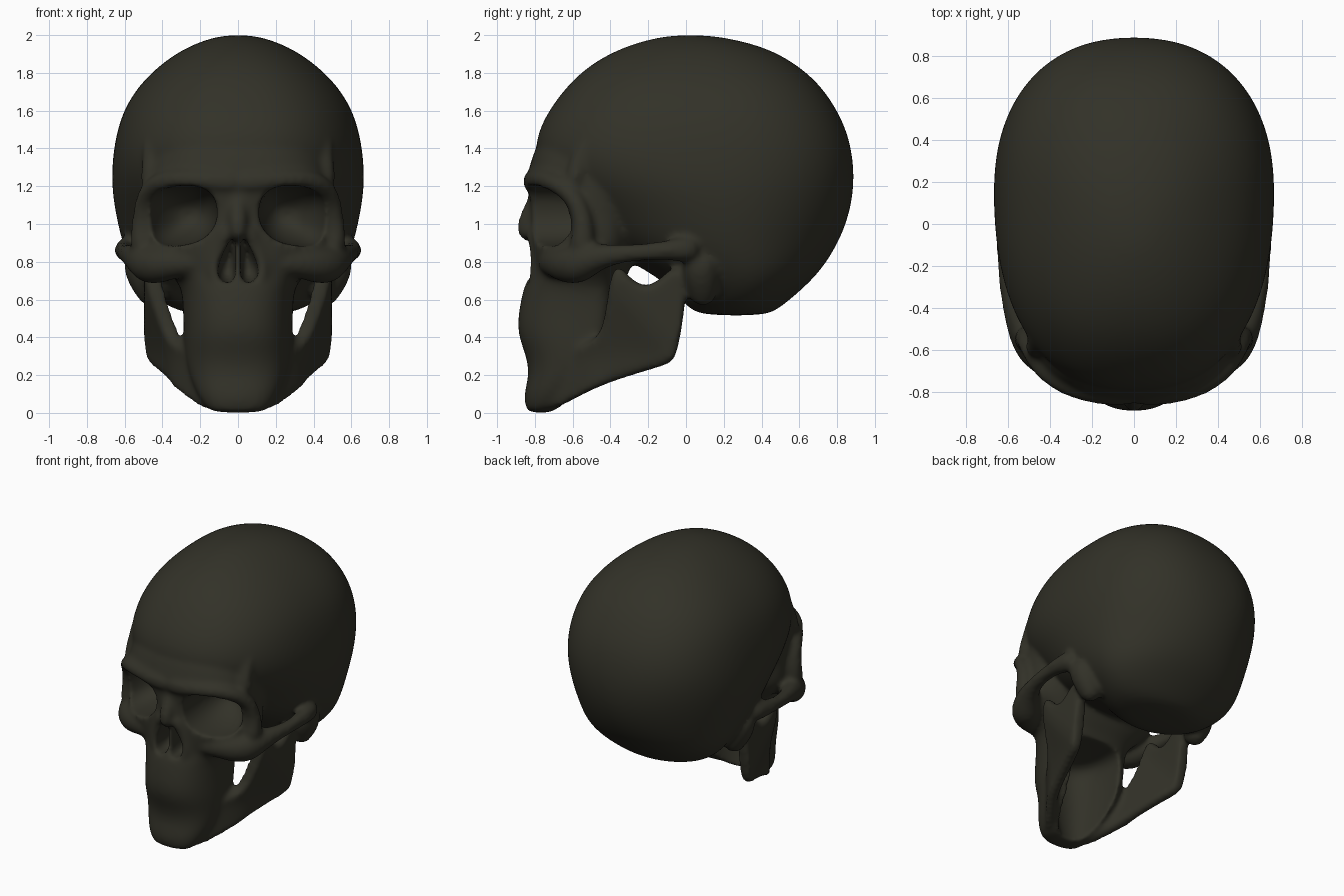
import bpy, bmesh, math
from mathutils import Vector

SEG = 36


def spow(v, p):
    return math.copysign(abs(v) ** p, v)


def loft(bm, rings):
    """Skin a list of equal-length point rings and cap both ends."""
    vs = [[bm.verts.new(p) for p in r] for r in rings]
    n = len(vs[0])
    for a, b in zip(vs, vs[1:]):
        for i in range(n):
            bm.faces.new((a[i], a[(i + 1) % n], b[(i + 1) % n], b[i]))
    bm.faces.new(vs[0])
    bm.faces.new(vs[-1])


def plan_ring(z, hw, yf, y0, yb, n):
    """Horizontal superellipse: widest at y0, reaching yf in front and yb behind."""
    pts = []
    for i in range(SEG):
        t = 2 * math.pi * i / SEG
        c, s = spow(math.cos(t), 2 / n), spow(math.sin(t), 2 / n)
        pts.append((hw * c, y0 + s * ((yb - y0) if s > 0 else (y0 - yf)), z))
    return pts


def tube(bm, pts, side=1, n=14):
    """Round bar through (x, y, z, radius) points; side=-1 mirrors it."""
    ps = [Vector((p[0] * side, p[1], p[2])) for p in pts]
    a, rings = None, []
    for i, p in enumerate(ps):
        t = (ps[min(i + 1, len(ps) - 1)] - ps[max(i - 1, 0)]).normalized()
        a = t.orthogonal() if a is None else a - t * a.dot(t)
        a.normalize()
        b = t.cross(a)
        r = pts[i][3] * 1.04
        rings.append([p + r * (a * math.cos(2 * math.pi * k / n) + b * math.sin(2 * math.pi * k / n))
                      for k in range(n)])
    loft(bm, rings)


def interp(table, v):
    for (a, fa), (b, fb) in zip(table, table[1:]):
        if v <= b:
            return fa + (fb - fa) * max(0, (v - a) / (b - a))
    return table[-1][1]


def make_object(name, bm):
    bmesh.ops.recalc_face_normals(bm, faces=bm.faces[:])
    me = bpy.data.meshes.new(name)
    bm.to_mesh(me)
    bm.free()
    ob = bpy.data.objects.new(name, me)
    bpy.context.collection.objects.link(ob)
    sub = ob.modifiers.new("round", 'SUBSURF')
    sub.levels = sub.render_levels = 2
    return ob


bm = bmesh.new()

# Braincase: z, half width, front y, back y
brain = [(0.515, 0.20, 0.10, 0.42), (0.55, 0.36, 0.01, 0.49), (0.64, 0.48, -0.05, 0.60),
         (0.75, 0.56, -0.20, 0.715), (0.90, 0.615, -0.48, 0.81), (1.05, 0.65, -0.60, 0.868),
         (1.20, 0.672, -0.74, 0.893), (1.35, 0.667, -0.81, 0.888), (1.50, 0.642, -0.785, 0.853),
         (1.63, 0.595, -0.71, 0.787), (1.75, 0.512, -0.615, 0.70), (1.85, 0.405, -0.50, 0.58),
         (1.93, 0.285, -0.35, 0.435), (1.98, 0.16, -0.19, 0.25), (2.0, 0.06, -0.06, 0.10)]
loft(bm, [plan_ring(z, w, f, f + 0.55 * (b - f), b,
                    2 + 0.35 * min(1, max(0, (z - 1.0) / 0.35)) * min(1, (2.05 - z) / 0.3))
          for z, w, f, b in brain])

# Face core, closed mouth and chin: z, half width, front y, widest y, back y
face = [(0.0, 0.13, -0.835, -0.78, -0.70), (0.03, 0.17, -0.85, -0.74, -0.64),
        (0.10, 0.22, -0.86, -0.68, -0.55), (0.20, 0.26, -0.83, -0.60, -0.46),
        (0.30, 0.285, -0.845, -0.52, -0.40), (0.40, 0.29, -0.888, -0.50, -0.38),
        (0.50, 0.29, -0.893, -0.48, -0.37), (0.62, 0.295, -0.87, -0.48, -0.36),
        (0.68, 0.31, -0.855, -0.47, -0.34), (0.74, 0.36, -0.815, -0.46, -0.30),
        (0.85, 0.49, -0.82, -0.46, -0.27), (0.95, 0.50, -0.82, -0.46, -0.25),
        (1.05, 0.495, -0.82, -0.46, -0.25), (1.15, 0.505, -0.83, -0.45, -0.25),
        (1.25, 0.50, -0.85, -0.45, -0.25), (1.36, 0.46, -0.81, -0.45, -0.3),
        (1.45, 0.40, -0.785, -0.45, -0.3)]
loft(bm, [plan_ring(*r, 2.4) for r in face])

# Nasal bridge
tube(bm, [(0, -0.77, 1.16, 0.06), (0, -0.80, 1.09, 0.05), (0, -0.84, 1.02, 0.05),
          (0, -0.86, 0.96, 0.042), (0, -0.82, 0.92, 0.04)])

# Jaw plate: y, bottom z, top z
jaw = [(0.0, 0.60, 0.74), (-0.045, 0.29, 0.775), (-0.09, 0.255, 0.765), (-0.15, 0.235, 0.70),
       (-0.22, 0.215, 0.67), (-0.30, 0.19, 0.72), (-0.355, 0.17, 0.80), (-0.405, 0.155, 0.74),
       (-0.43, 0.145, 0.45), (-0.50, 0.12, 0.375), (-0.60, 0.065, 0.34), (-0.69, 0.02, 0.32),
       (-0.78, 0.0, 0.28)]
jaw_x = [(-0.78, 0.09), (-0.68, 0.175), (-0.5, 0.30), (-0.25, 0.385), (-0.08, 0.445), (0, 0.455)]

for s in (1, -1):
    rings = []
    for y, zb, zt in jaw:
        zs = [zb + (zt - zb) * k / 7 for k in range(8)]
        xs = [min(0.455, interp(jaw_x, y) + 0.3 * max(0, z - 0.3)) for z in zs]
        rings.append([(s * (x + 0.043), y, z) for x, z in zip(xs, zs)] +
                     [(s * (x - 0.043), y, z) for x, z in reversed(list(zip(xs, zs)))])
    loft(bm, rings)
    # Brow ridge and outer eye-socket rim
    tube(bm, [(-0.03, -0.80, 1.22, 0.06), (0.10, -0.805, 1.225, 0.06), (0.22, -0.795, 1.235, 0.055),
              (0.35, -0.755, 1.24, 0.05), (0.44, -0.68, 1.215, 0.05), (0.49, -0.595, 1.15, 0.05),
              (0.505, -0.55, 1.05, 0.052), (0.51, -0.54, 0.94, 0.06), (0.50, -0.56, 0.84, 0.07)], s)
    # Temple ridge
    tube(bm, [(0.47, -0.60, 1.18, 0.05), (0.455, -0.575, 1.30, 0.055), (0.45, -0.53, 1.42, 0.05),
              (0.46, -0.44, 1.55, 0.045)], s)
    # Cheekbone and arch
    tube(bm, [(0.17, -0.74, 0.79, 0.06), (0.30, -0.70, 0.80, 0.075), (0.40, -0.645, 0.785, 0.095),
              (0.475, -0.575, 0.78, 0.105), (0.535, -0.48, 0.825, 0.075), (0.58, -0.37, 0.84, 0.05),
              (0.603, -0.25, 0.85, 0.044), (0.605, -0.12, 0.86, 0.048), (0.59, -0.03, 0.865, 0.065),
              (0.55, 0.06, 0.87, 0.075)], s)
    # Nose opening margin
    tube(bm, [(0.04, -0.82, 0.99, 0.045), (0.09, -0.785, 0.90, 0.045), (0.13, -0.775, 0.80, 0.045),
              (0.13, -0.785, 0.71, 0.045), (0.05, -0.81, 0.665, 0.04)], s)
    # Bump behind the ear
    tube(bm, [(0.53, 0.07, 0.86, 0.09), (0.50, 0.08, 0.74, 0.10), (0.46, 0.09, 0.64, 0.08),
              (0.44, 0.09, 0.57, 0.05)], s)

skull = make_object("skull", bm)

# Cutters: eye sockets, nose openings, hollow behind the mouth
bm = bmesh.new()
for s in (1, -1):
    rings = []
    for y, k, cx in [(-1.05, 1.0, 0.295), (-0.85, 1.0, 0.295), (-0.72, 1.0, 0.295),
                     (-0.62, 0.95, 0.292), (-0.52, 0.78, 0.28), (-0.44, 0.5, 0.265), (-0.40, 0.2, 0.26)]:
        ring = []
        for i in range(24):
            t = 2 * math.pi * i / 24
            dx, dz = 0.187 * spow(math.cos(t), 0.8), 0.16 * spow(math.sin(t), 0.8)
            dz -= 0.16 * dx * (1 if dz < 0 else 0.25)
            ring.append((s * (cx + k * dx), y, 1.045 + k * dz))
        rings.append(ring)
    loft(bm, rings)
    nose = [(0.012, 0.955), (0.03, 0.94), (0.07, 0.87), (0.108, 0.78), (0.112, 0.72),
            (0.07, 0.68), (0.02, 0.695), (0.012, 0.73), (0.012, 0.85)]
    loft(bm, [[(s * (0.05 + k * (x - 0.05)), y, 0.78 + k * (z - 0.78)) for x, z in nose]
              for y, k in [(-1.05, 1), (-0.9, 1), (-0.78, 1), (-0.70, 0.85), (-0.64, 0.5)]])
hollow = [(-0.10, 0.13, -0.68), (0.05, 0.15, -0.72), (0.20, 0.18, -0.745), (0.35, 0.205, -0.77),
          (0.50, 0.21, -0.79), (0.58, 0.20, -0.77), (0.62, 0.15, -0.70)]
loft(bm, [plan_ring(z, w, f, -0.48, -0.2, 2.4) for z, w, f in hollow])
cutter = make_object("socket_cutter", bm)
cutter.hide_render = True


# Fuse the parts, carve, fuse again and soften
def fuse():
    m = skull.modifiers.new("fuse", 'REMESH')
    m.mode = 'VOXEL'
    m.voxel_size = 0.0155
    m.use_smooth_shade = True


fuse()
cut = skull.modifiers.new("carve", 'BOOLEAN')
cut.operation = 'DIFFERENCE'
cut.solver = 'EXACT'
cut.object = cutter
fuse()
soft = skull.modifiers.new("soften", 'SMOOTH')
soft.factor = 0.5
soft.iterations = 7

bpy.context.view_layer.update()
dg = bpy.context.evaluated_depsgraph_get()
baked = bpy.data.meshes.new_from_object(skull.evaluated_get(dg))
skull.modifiers.clear()
skull.data = baked
bpy.data.objects.remove(cutter)

# One dark olive colour everywhere
olive = bpy.data.materials.new("dark_olive")
olive.diffuse_color = (0.032, 0.031, 0.021, 1)
baked.materials.clear()
baked.materials.append(olive)
for p in baked.polygons:
    p.material_index = 0
    p.use_smooth = True
